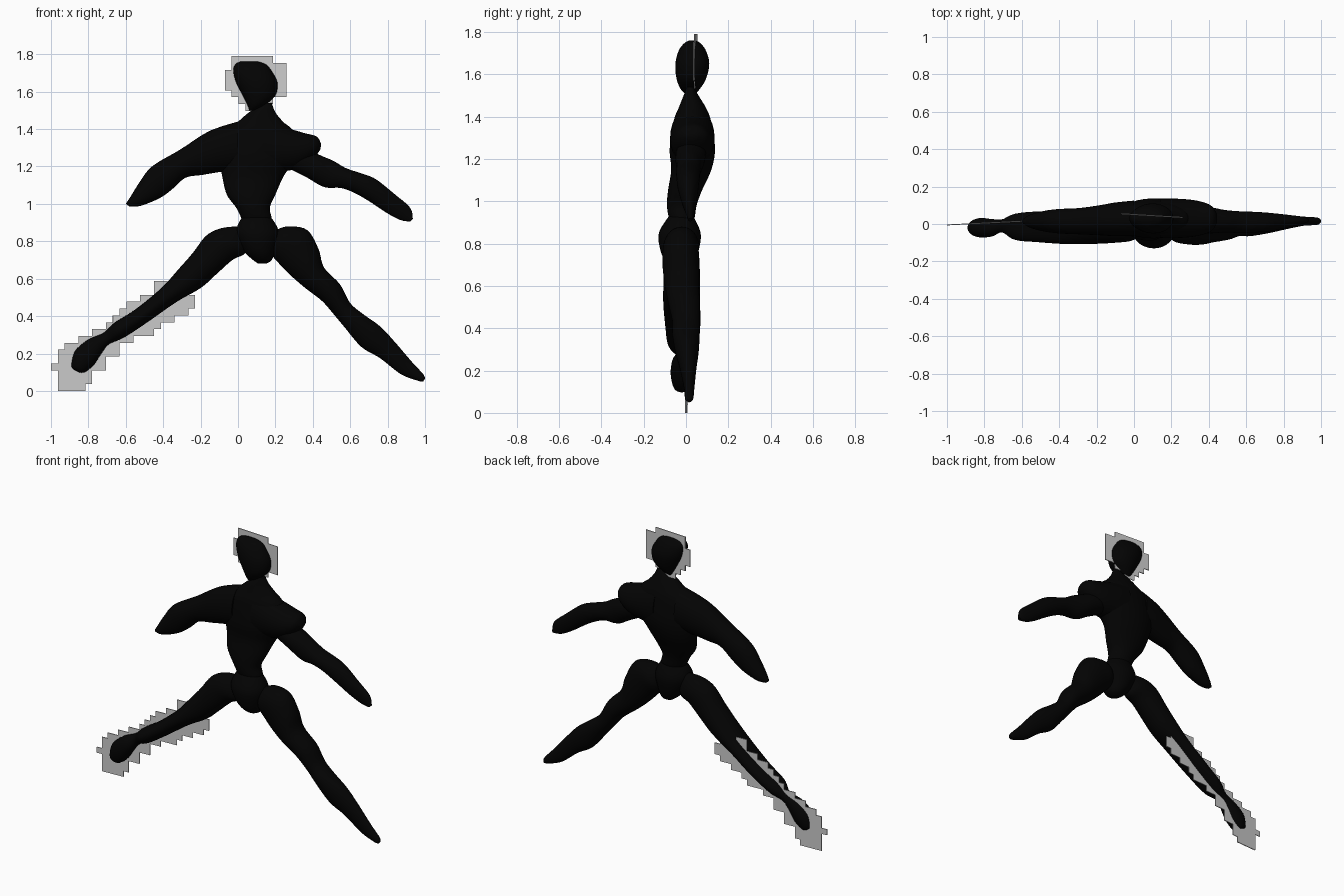
import bpy
import bmesh
import math
from mathutils import Vector

default_cube = bpy.data.objects.get("Cube")
if default_cube:
    bpy.data.objects.remove(default_cube, do_unlink=True)

SIDES = 28
STEPS = 5


def make_material(name, colour):
    material = bpy.data.materials.new(name)
    material.use_nodes = True
    material.diffuse_color = colour
    shader = material.node_tree.nodes["Principled BSDF"]
    shader.inputs["Base Color"].default_value = colour
    shader.inputs["Roughness"].default_value = 0.9
    return material


black = make_material("matte black", (.001, .001, .001, 1))
grey = make_material("plain grey", (.6, .6, .6, 1))


def finish(name, bm, material):
    bmesh.ops.recalc_face_normals(bm, faces=bm.faces)
    mesh = bpy.data.meshes.new(name)
    bm.to_mesh(mesh)
    bm.free()
    mesh.materials.append(material)
    part = bpy.data.objects.new(name, mesh)
    bpy.context.scene.collection.objects.link(part)
    return part


def smooth_sections(sections):
    """Catmull-Rom interpolation between the given cross-sections."""
    keys = [Vector(section) for section in sections]
    keys = [keys[0]] + keys + [keys[-1]]
    result = []
    for before, start, end, after in zip(keys, keys[1:], keys[2:], keys[3:]):
        for step in range(STEPS):
            t = step / STEPS
            tangent_in = (end - before) / 2
            tangent_out = (after - start) / 2
            blend = t * t * (3 - 2 * t)
            result.append(start.lerp(end, blend)
                          + tangent_in * (t * (1 - t) ** 2)
                          - tangent_out * (t * t * (1 - t)))
    return result + [keys[-1]]


def loft(name, sections):
    """Each section: x, z of one edge, x, z of the other, y middle, y radius."""
    bm = bmesh.new()
    rings = []
    for xa, za, xb, zb, y, depth in smooth_sections(sections):
        middle = Vector((xa + xb, 2 * y, za + zb)) / 2
        reach = Vector((xb - xa, 0, zb - za)) / 2
        ring = []
        for side in range(SIDES):
            angle = math.tau * side / SIDES
            across = Vector((0, depth * math.sin(angle), 0))
            ring.append(bm.verts.new(middle + reach * math.cos(angle) + across))
        rings.append(ring)
    for lower, upper in zip(rings, rings[1:]):
        for i in range(SIDES):
            j = (i + 1) % SIDES
            bm.faces.new((lower[i], lower[j], upper[j], upper[i]))
    bm.faces.new(rings[0])
    bm.faces.new(rings[-1])
    part = finish(name, bm, black)
    bpy.ops.object.select_all(action="DESELECT")
    bpy.context.view_layer.objects.active = part
    part.select_set(True)
    bpy.ops.object.shade_smooth_by_angle(angle=math.radians(50))


def upright(name, levels):
    """Loft of level sections: z, left x, right x, y middle, y radius."""
    loft(name, [(xa, z, xb, z, y, depth) for z, xa, xb, y, depth in levels])


def stepped_sheet(name, origin, cell, rows, y_start, y_slope):
    """Thin sheet of stacked cells; each row gives its first and last column."""
    bm = bmesh.new()
    for row, (first, last) in enumerate(rows):
        for column in range(first, last):
            corners = []
            for dx, dz in ((0, 0), (1, 0), (1, 1), (0, 1)):
                offset = (column + dx) * cell
                corners.append(bm.verts.new((origin[0] + offset,
                                             y_start + y_slope * offset,
                                             origin[1] + (row + dz) * cell)))
            bm.faces.new(corners)
    bmesh.ops.remove_doubles(bm, verts=bm.verts, dist=cell / 100)
    sheet = finish(name, bm, grey)
    thickness = sheet.modifiers.new("thickness", "SOLIDIFY")
    thickness.thickness = .005
    thickness.offset = 0


# Head
upright("head", [
    (1.5, .06, .09, .02, .015), (1.53, .05, .145, .02, .045),
    (1.58, .025, .2, .025, .07), (1.65, -.01, .21, .03, .08),
    (1.71, -.025, .18, .03, .065), (1.745, -.015, .15, .03, .04),
    (1.76, .01, .11, .03, .015)])

# Neck, chest and belly
upright("torso", [
    (1.54, .14, .18, .02, .015), (1.49, .06, .2, .025, .04),
    (1.44, .0, .24, .03, .065), (1.38, -.08, .3, .03, .088),
    (1.25, -.1, .31, .03, .107), (1.15, -.085, .245, .025, .095),
    (1.05, -.06, .2, -.005, .08), (.98, -.01, .17, -.02, .07),
    (.92, .02, .18, -.02, .06), (.88, .04, .16, -.02, .04)])

# Pelvis
upright("pelvis", [
    (.95, .05, .15, -.02, .04), (.91, .01, .19, -.025, .07),
    (.84, -.01, .22, -.03, .1), (.75, .03, .2, -.03, .085),
    (.7, .08, .18, -.025, .055), (.68, .11, .15, -.02, .02)])

# Left shoulder and arm
loft("left_shoulder", [
    (.14, 1.45, .14, 1.15, .03, .105), (.25, 1.41, .22, 1.17, .03, .105),
    (.35, 1.38, .32, 1.19, .03, .095), (.42, 1.36, .4, 1.24, .03, .07),
    (.445, 1.32, .44, 1.29, .03, .025)])
loft("left_arm", [
    (.36, 1.3, .27, 1.19, .025, .07), (.44, 1.26, .37, 1.14, .02, .07),
    (.51, 1.23, .46, 1.09, .015, .06), (.58, 1.19, .55, 1.085, .01, .058),
    (.67, 1.16, .62, 1.06, .01, .055), (.74, 1.13, .7, 1.015, .01, .05),
    (.84, 1.05, .79, .955, .015, .035), (.92, .98, .865, .915, .02, .02),
    (.935, .92, .92, .905, .02, .01)])

# Right arm
loft("right_arm", [
    (.0, 1.44, .0, 1.18, .03, .095), (-.1, 1.41, -.1, 1.17, .025, .09),
    (-.18, 1.375, -.19, 1.155, .02, .08), (-.31, 1.29, -.28, 1.14, .015, .07),
    (-.46, 1.2, -.35, 1.08, .015, .065), (-.53, 1.11, -.42, 1.03, .015, .055),
    (-.58, 1.03, -.52, .99, .015, .035), (-.6, 1.0, -.58, .985, .015, .01)])

# Left leg
loft("left_leg", [
    (.2, .86, .17, .8, -.02, .03), (.27, .88, .18, .73, -.02, .075),
    (.37, .86, .23, .67, -.025, .085), (.43, .76, .29, .61, -.025, .085),
    (.46, .66, .36, .55, -.02, .08), (.545, .57, .45, .48, -.01, .075),
    (.6, .47, .52, .4, .0, .065), (.67, .41, .57, .34, .0, .065),
    (.76, .345, .66, .235, .005, .055), (.84, .26, .76, .175, .01, .04),
    (.93, .155, .87, .09, .015, .025), (.99, .09, .96, .055, .015, .02),
    (1, .065, .99, .05, .015, .01)])

# Right leg and foot
loft("right_leg", [
    (.0, .88, .04, .83, -.02, .03), (-.09, .87, .04, .74, -.02, .07),
    (-.17, .83, -.03, .7, -.02, .08), (-.24, .74, -.12, .62, -.02, .085),
    (-.31, .66, -.2, .55, -.02, .087), (-.41, .55, -.33, .475, -.02, .087),
    (-.55, .435, -.48, .37, -.015, .082), (-.66, .365, -.61, .285, -.015, .07),
    (-.72, .31, -.69, .25, -.01, .035), (-.8, .275, -.73, .2, -.02, .047),
    (-.87, .215, -.77, .14, -.02, .052), (-.89, .14, -.82, .1, -.02, .037),
    (-.88, .115, -.85, .1, -.02, .01)])

# Thin stepped sheets around the head and along the right shin
stepped_sheet("head_sheet", (-.07, 1.497), .0366,
              [(3, 5), (2, 7), (1, 9), (0, 9), (0, 9), (0, 9), (1, 9), (1, 7)],
              .055, -.06)
stepped_sheet("shin_sheet", (-1, 0), .0367,
              [(1, 5), (1, 6), (1, 6), (0, 8), (1, 8), (1, 10), (2, 10), (4, 12),
               (6, 15), (8, 16), (9, 18), (10, 20), (11, 21), (13, 21), (15, 20),
               (15, 17)],
              -.005, .05)
